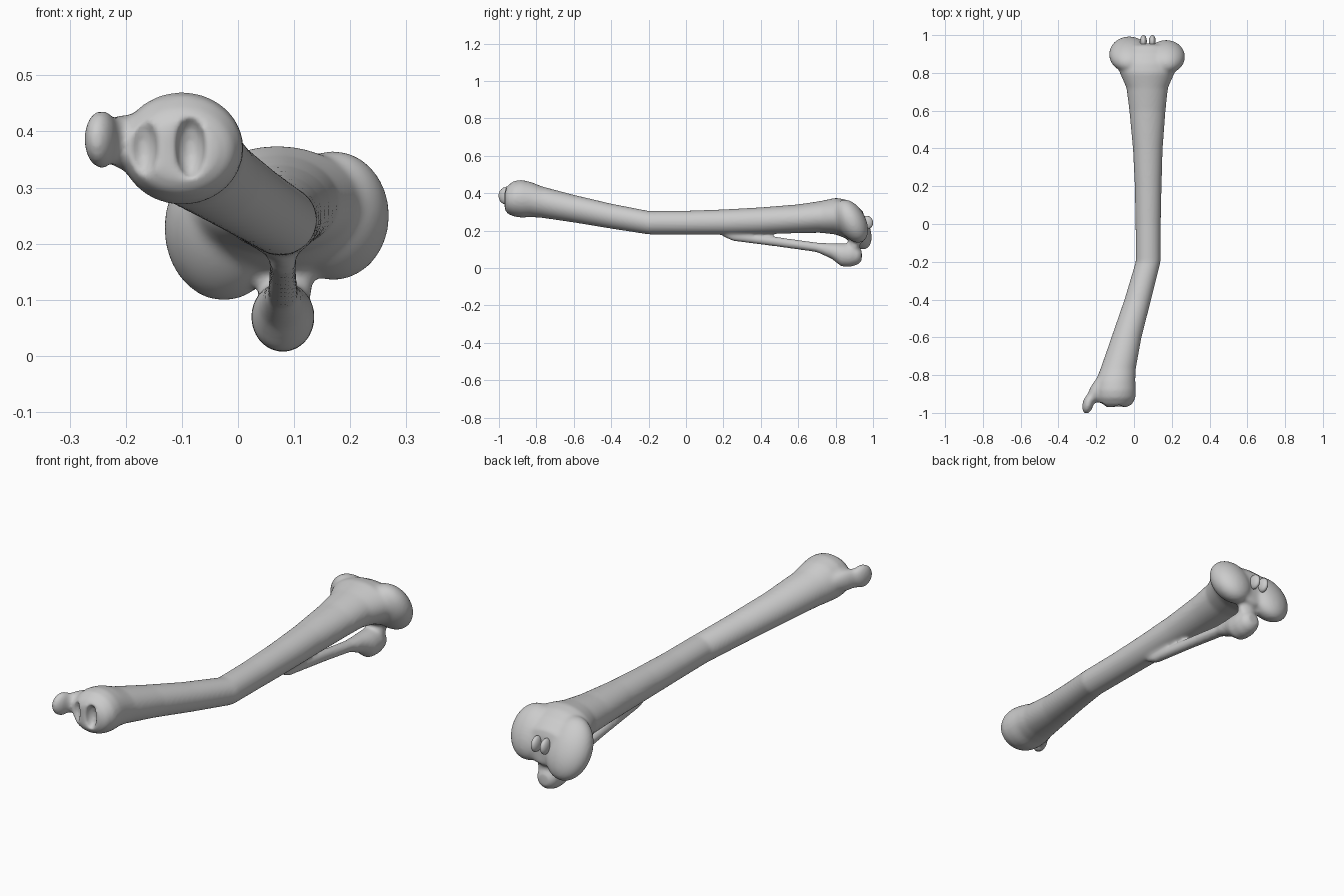
import bpy, bmesh, math
from mathutils import Matrix, Vector

cube = bpy.data.objects.get("Cube")
if cube:
    bpy.data.objects.remove(cube)

bone_mat = bpy.data.materials.new("bone_grey")
bone_mat.use_nodes = True
COLOUR = (0.6, 0.6, 0.6, 1)
bone_mat.diffuse_color = COLOUR
bone_mat.node_tree.nodes["Principled BSDF"].inputs["Base Color"].default_value = COLOUR


def loft(bm, stations, sides=40):
    """Closed tube through elliptical sections (y, x, z, half width, half height)."""
    rings = []
    for y, x, z, rx, rz in stations:
        angles = [math.tau * i / sides for i in range(sides)]
        rings.append([bm.verts.new((x + rx * math.cos(a), y, z + rz * math.sin(a))) for a in angles])
    for a, b in zip(rings, rings[1:]):
        for i in range(sides):
            j = (i + 1) % sides
            bm.faces.new((a[i], a[j], b[j], b[i]))
    bm.faces.new(rings[0][::-1])
    bm.faces.new(rings[-1])


def blob(bm, centre, radii, tilt=0, turn=0):
    matrix = (Matrix.Translation(centre) @ Matrix.Rotation(turn, 4, "Z")
              @ Matrix.Rotation(tilt, 4, "X") @ Matrix.Diagonal((*radii, 1)))
    bmesh.ops.create_uvsphere(bm, u_segments=40, v_segments=24, radius=1, matrix=matrix)


def finish(bm, name):
    bmesh.ops.recalc_face_normals(bm, faces=bm.faces)
    mesh = bpy.data.meshes.new(name)
    bm.to_mesh(mesh)
    bm.free()
    mesh.materials.append(bone_mat)
    mesh.polygons.foreach_set("use_smooth", [True] * len(mesh.polygons))
    obj = bpy.data.objects.new(name, mesh)
    bpy.context.collection.objects.link(obj)
    return obj


def fuse(obj, size):
    mod = obj.modifiers.new("Fuse", "REMESH")
    mod.mode = "VOXEL"
    mod.voxel_size = size
    mod.use_smooth_shade = True


def soften(obj, steps):
    mod = obj.modifiers.new("Soften", "SMOOTH")
    mod.factor = 0.5
    mod.iterations = steps


bm = bmesh.new()
# Main shaft, bent near the middle, swelling at both ends
loft(bm, [
    (-0.97, -0.10, 0.365, 0.06, 0.05), (-0.955, -0.10, 0.365, 0.09, 0.075),
    (-0.92, -0.10, 0.37, 0.108, 0.095), (-0.88, -0.10, 0.37, 0.11, 0.101),
    (-0.83, -0.098, 0.366, 0.105, 0.094), (-0.77, -0.085, 0.352, 0.094, 0.084),
    (-0.6, -0.04, 0.317, 0.08, 0.074), (-0.4, 0.02, 0.277, 0.071, 0.067),
    (-0.2, 0.075, 0.242, 0.066, 0.063), (0.0, 0.075, 0.242, 0.067, 0.064),
    (0.2, 0.075, 0.245, 0.071, 0.068), (0.4, 0.073, 0.252, 0.079, 0.072),
    (0.6, 0.071, 0.263, 0.096, 0.077), (0.72, 0.07, 0.273, 0.11, 0.085),
    (0.8, 0.07, 0.277, 0.145, 0.098), (0.85, 0.07, 0.263, 0.16, 0.104),
    (0.9, 0.07, 0.243, 0.16, 0.1), (0.945, 0.07, 0.22, 0.12, 0.085),
    (0.955, 0.07, 0.21, 0.08, 0.06)])
# Two tilted lobes of the upper joint
blob(bm, (-0.025, 0.898, 0.228), (0.107, 0.075, 0.142), 0.5)
blob(bm, (0.17, 0.885, 0.25), (0.1, 0.075, 0.125), 0.5)
# Slender side bone with its rounded head and short joint to the main head
loft(bm, [
    (0.2, 0.08, 0.185, 0.018, 0.018), (0.25, 0.08, 0.168, 0.024, 0.024),
    (0.5, 0.08, 0.138, 0.025, 0.026), (0.7, 0.08, 0.11, 0.029, 0.026),
    (0.78, 0.08, 0.09, 0.042, 0.042), (0.83, 0.08, 0.07, 0.056, 0.062),
    (0.88, 0.08, 0.069, 0.057, 0.063), (0.92, 0.08, 0.068, 0.048, 0.05),
    (0.94, 0.08, 0.066, 0.03, 0.028)])
blob(bm, (0.085, 0.9, 0.13), (0.05, 0.03, 0.06))
# Hooked knob beside the lower joint
blob(bm, (-0.243, -0.952, 0.386), (0.029, 0.055, 0.053), 0, -0.25)
blob(bm, (-0.205, -0.885, 0.382), (0.032, 0.09, 0.048), 0, -0.45)
bone = finish(bm, "leg_bone")

# Two upright hollows in the lower joint
bm = bmesh.new()
for x in (-0.17, -0.085):
    blob(bm, (x, -0.968, 0.372), (0.026, 0.032, 0.055))
hollows = finish(bm, "hollow_cutter")
hollows.hide_render = True
hollows.hide_viewport = True

fuse(bone, 0.008)
soften(bone, 6)
cut = bone.modifiers.new("Hollows", "BOOLEAN")
cut.operation = "DIFFERENCE"
cut.object = hollows
fuse(bone, 0.007)
soften(bone, 5)

# Pair of small pegs between the lobes
bm = bmesh.new()
for x in (0.05, 0.097):
    blob(bm, (x, 0.967, 0.243), (0.018, 0.033, 0.036), 0.3)
finish(bm, "joint_pegs")
